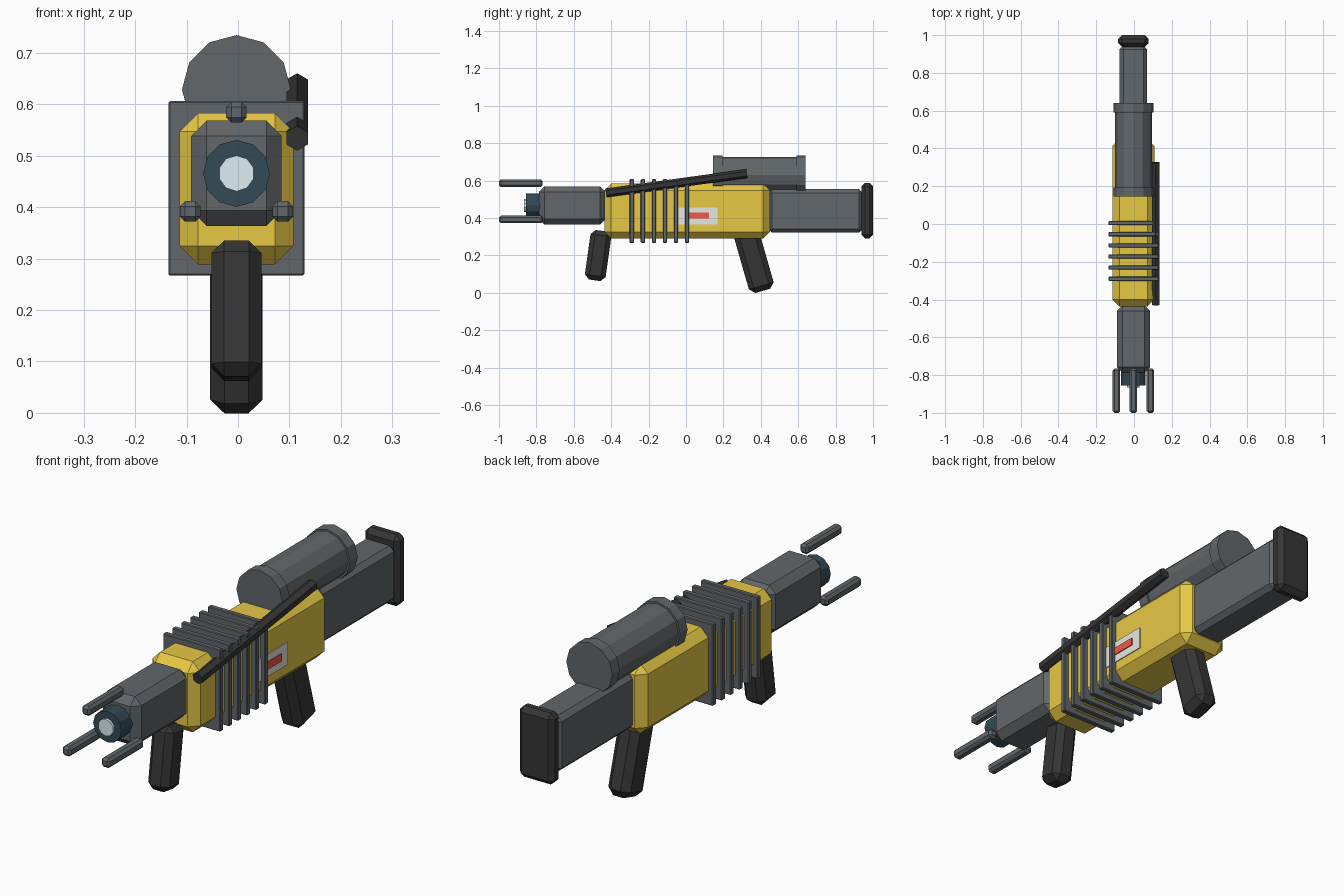
import bpy, bmesh
from math import radians
from mathutils import Matrix, Vector

if "Cube" in bpy.data.objects:
    bpy.data.objects.remove(bpy.data.objects["Cube"])

CX = -0.003  # shared centre line


def material(name, rgb):
    m = bpy.data.materials.new(name)
    m.diffuse_color = (*rgb, 1)
    m.use_nodes = True
    m.node_tree.nodes["Principled BSDF"].inputs["Base Color"].default_value = m.diffuse_color
    return m


YELLOW = material("yellow", (0.80, 0.58, 0.06))
GREY = material("gunmetal", (0.122, 0.135, 0.145))
BLACK = material("black", (0.036, 0.036, 0.036))
TEAL = material("teal", (0.033, 0.068, 0.092))
GLASS = material("glass", (0.73, 0.85, 0.91))
PALE = material("pale", (0.80, 0.80, 0.76))
RED = material("red", (0.88, 0.10, 0.06))


def finish(name, bm, mat):
    me = bpy.data.meshes.new(name)
    bm.to_mesh(me)
    bm.free()
    me.materials.append(mat)
    ob = bpy.data.objects.new(name, me)
    bpy.context.collection.objects.link(ob)
    return ob


def box(name, centre, size, bevel, mat, tilt=0):
    """Chamfered box, tilted about x."""
    bm = bmesh.new()
    bmesh.ops.create_cube(bm, size=1, matrix=Matrix.Diagonal((*size, 1)))
    if bevel:
        bmesh.ops.bevel(bm, geom=bm.edges[:], offset=bevel, segments=1,
                        affect='EDGES', profile=0.5)
    bm.transform(Matrix.Translation(centre) @ Matrix.Rotation(radians(tilt), 4, 'X'))
    return finish(name, bm, mat)


def span(name, x, y, z, bevel, mat):
    """Chamfered box given by its limits on each axis."""
    return box(name, [(a + b) / 2 for a, b in (x, y, z)],
               [b - a for a, b in (x, y, z)], bevel, mat)


def rod(name, start, end, radius, sides, mat):
    """Cylinder between two points with a vertex pointing up."""
    a, b = Vector(start), Vector(end)
    bm = bmesh.new()
    bmesh.ops.create_cone(bm, cap_ends=True, segments=sides, radius1=radius,
                          radius2=radius, depth=(b - a).length)
    d = (b - a).normalized()
    side = Vector((1, 0, 0))
    rot = Matrix((side, d.cross(side), d)).transposed().to_4x4()
    bm.transform(Matrix.Translation((a + b) / 2) @ rot)
    return finish(name, bm, mat)


def wide(half):
    return (CX - half, CX + half)


# Main body, front housing, stock and butt pad
span("main_body", wide(0.111), (-0.436, 0.449), (0.289, 0.583), 0.036, YELLOW)
span("front_housing", wide(0.088), (-0.787, -0.43), (0.364, 0.569), 0.03, GREY)
span("stock", wide(0.073), (0.44, 0.945), (0.321, 0.554), 0.02, GREY)
span("butt_pad", wide(0.081), (0.938, 1.0), (0.291, 0.588), 0.02, BLACK)

# Muzzle and its lens
rod("muzzle", (CX, -0.75, 0.466), (CX, -0.855, 0.466), 0.065, 12, TEAL)
rod("muzzle_lens", (CX, -0.80, 0.466), (CX, -0.866, 0.466), 0.035, 10, GLASS)

# Three prongs around the muzzle
for i, (x, z) in enumerate(((0, 0.585), (-0.09, 0.392), (0.09, 0.392))):
    box(f"prong_{i + 1}", (CX + x, -0.883, z), (0.04, 0.234, 0.04), 0.01, GREY)

# Cooling fins around the body
for i in range(6):
    box(f"cooling_fin_{i + 1}", (CX, -0.29 + i * 0.059, 0.437),
        (0.264, 0.022, 0.340), 0.003, GREY)

# Scope tube with end rings
rod("scope_tube", (CX, 0.16, 0.629), (CX, 0.62, 0.629), 0.098, 12, GREY)
for name, y0, y1 in (("front", 0.145, 0.194), ("rear", 0.590, 0.640)):
    rod(f"scope_ring_{name}", (CX, y0, 0.629), (CX, y1, 0.629), 0.106, 12, GREY)

# Grips
box("front_grip", (CX, -0.470, 0.199), (0.098, 0.112, 0.267), 0.025, BLACK, -8)
box("rear_grip", (CX, 0.364, 0.171), (0.102, 0.138, 0.335), 0.028, BLACK, 16)

# Side rail
rod("side_rail", (0.115, -0.428, 0.534), (0.115, 0.326, 0.637), 0.024, 6, BLACK)

# Side panel with red stripe
span("side_panel", (0.10, 0.112), (-0.04, 0.168), (0.364, 0.457), 0, PALE)
span("panel_stripe", (0.10, 0.116), (0.0, 0.123), (0.396, 0.428), 0, RED)
